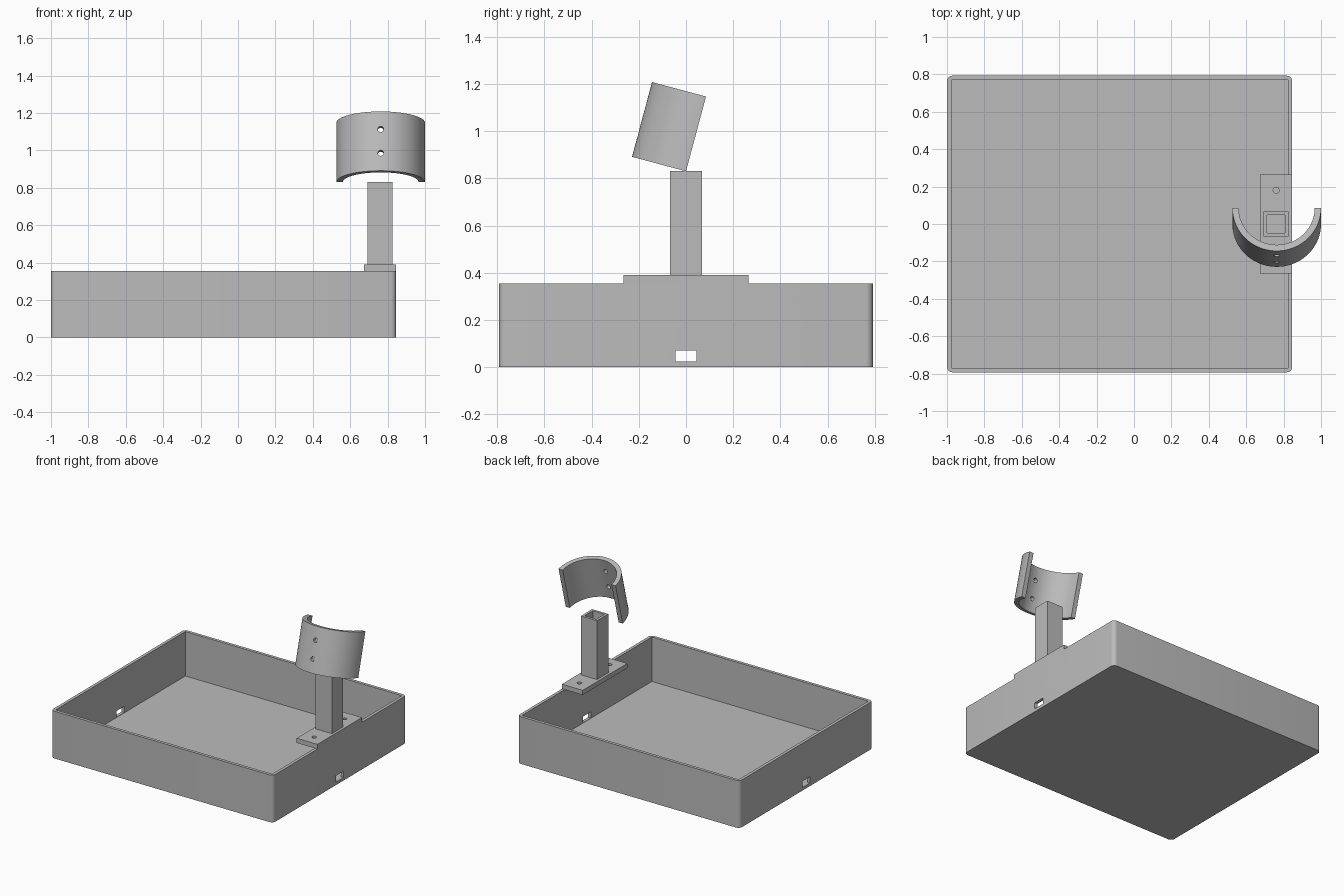
import bpy, bmesh, math
from mathutils import Matrix, Vector

if "Cube" in bpy.data.objects:
    bpy.data.objects.remove(bpy.data.objects["Cube"], do_unlink=True)

grey = bpy.data.materials.new("plain grey")
grey.use_nodes = True
GREY = (0.5, 0.5, 0.5, 1)
grey.diffuse_color = GREY
grey.node_tree.nodes["Principled BSDF"].inputs["Base Color"].default_value = GREY


def finish(name, bm):
    bmesh.ops.recalc_face_normals(bm, faces=bm.faces)
    mesh = bpy.data.meshes.new(name)
    bm.to_mesh(mesh)
    bm.free()
    obj = bpy.data.objects.new(name, mesh)
    bpy.context.collection.objects.link(obj)
    mesh.materials.append(grey)
    return obj


def box(name, x, y, z, radius=0):
    """Box from (min, max) pairs, with optional rounded upright edges."""
    bm = bmesh.new()
    bmesh.ops.create_cube(bm, size=1)
    for v in bm.verts:
        v.co = [sum(r) / 2 + c * (r[1] - r[0]) for r, c in zip((x, y, z), v.co)]
    if radius:
        upright = [e for e in bm.edges
                   if abs(e.verts[0].co.z - e.verts[1].co.z) > 0.1]
        bmesh.ops.bevel(bm, geom=upright, offset=radius, segments=6,
                        profile=0.5, affect='EDGES')
    return finish(name, bm)


def rod(name, centre, radius, depth, rotation=Matrix.Identity(4)):
    bm = bmesh.new()
    bmesh.ops.create_cone(bm, cap_ends=True, segments=24, radius1=radius,
                          radius2=radius, depth=depth,
                          matrix=Matrix.Translation(centre) @ rotation)
    return finish(name, bm)


def cut(obj, cutters):
    """Subtract the cutters, then remove them."""
    for cutter in cutters:
        cutter.hide_render = True
        mod = obj.modifiers.new("cut", 'BOOLEAN')
        mod.operation = 'DIFFERENCE'
        mod.solver = 'EXACT'
        mod.object = cutter
        bpy.context.view_layer.objects.active = obj
        bpy.ops.object.modifier_apply(modifier=mod.name)
        bpy.data.objects.remove(cutter, do_unlink=True)


def smooth(obj):
    bpy.ops.object.select_all(action='DESELECT')
    obj.select_set(True)
    bpy.context.view_layer.objects.active = obj
    bpy.ops.object.shade_smooth_by_angle(angle=math.radians(30))


# Open tray with a cable slot through both end walls
LEFT, RIGHT, DEPTH, RIM, WALL = -1.0, 0.846, 0.793, 0.355, 0.023
tray = box("tray", (LEFT, RIGHT), (-DEPTH, DEPTH), (0, RIM), 0.03)
cut(tray, [
    box("hollow", (LEFT + WALL, RIGHT - WALL), (WALL - DEPTH, DEPTH - WALL),
        (0.021, 0.5)),
    box("slot", (-1.2, 1.2), (-0.045, 0.045), (0.023, 0.07)),
])
smooth(tray)

# Mounting plate on the rim, with two screw holes
POST_X = 0.76
plate = box("mounting_plate", (0.673, RIGHT), (-0.265, 0.265), (RIM, 0.39))
cut(plate, [rod("screw_hole", (POST_X, y, 0.37), 0.016, 0.2)
            for y in (-0.18, 0.18)])
smooth(plate)

# Hollow square post
post = box("post", (POST_X - 0.067, POST_X + 0.067), (-0.067, 0.067), (0.39, 0.832))
cut(post, [box("bore", (POST_X - 0.048, POST_X + 0.048), (-0.048, 0.048),
               (0.391, 1))])

# Half-round holder, open to the back and leaning backwards
OUTER, INNER, LENGTH, STEPS = 0.237, 0.203, 0.328, 48
bm = bmesh.new()
angles = [math.pi + math.pi * i / STEPS for i in range(STEPS + 1)]
arc = [(r * math.cos(a), r * math.sin(a), 0)
       for r, run in ((OUTER, angles), (INNER, angles[::-1])) for a in run]
base = bm.faces.new([bm.verts.new(p) for p in arc])
top = bmesh.ops.extrude_face_region(bm, geom=[base])["geom"]
bmesh.ops.translate(bm, vec=Vector((0, 0, LENGTH)),
                    verts=[g for g in top if isinstance(g, bmesh.types.BMVert)])
holder = finish("half_round_holder", bm)
across = Matrix.Rotation(math.pi / 2, 4, 'X')
cut(holder, [rod("holder_hole", (0, -0.22, h), 0.016, 0.2, across)
             for h in (0.098, 0.23)])
holder.data.transform(Matrix.Translation((0.763, 0, 0.83))
                      @ Matrix.Rotation(math.radians(-15), 4, 'X'))
smooth(holder)
